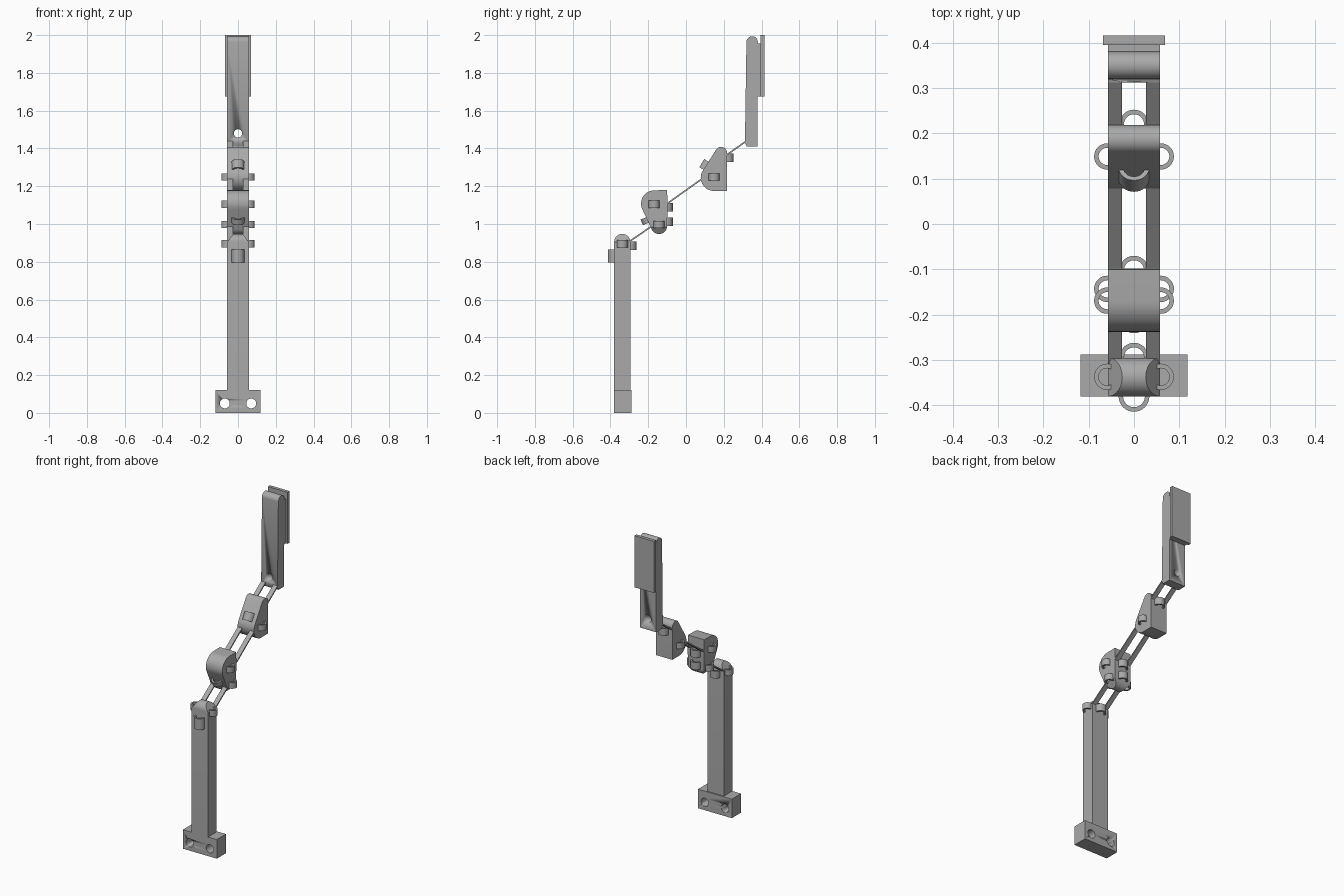
import bpy, bmesh
from math import sin, cos, pi, atan2, radians
from mathutils import Vector, Matrix
from mathutils.geometry import convex_hull_2d

if "Cube" in bpy.data.objects:
    bpy.data.objects.remove(bpy.data.objects["Cube"])

grey = bpy.data.materials.new("grey")
grey.use_nodes = True
COLOUR = (0.4, 0.4, 0.4, 1)
grey.diffuse_color = COLOUR
grey.node_tree.nodes["Principled BSDF"].inputs["Base Color"].default_value = COLOUR

HALF = 0.057  # half width of every link


def finish(name, bm):
    bmesh.ops.recalc_face_normals(bm, faces=bm.faces)
    mesh = bpy.data.meshes.new(name)
    bm.to_mesh(mesh)
    bm.free()
    mesh.materials.append(grey)
    ob = bpy.data.objects.new(name, mesh)
    bpy.context.collection.objects.link(ob)
    bpy.ops.object.select_all(action='DESELECT')
    ob.select_set(True)
    bpy.context.view_layer.objects.active = ob
    bpy.ops.object.shade_smooth_by_angle(angle=radians(30))
    return ob


def circle(y, z, r, n=40):
    return [Vector((y + r * cos(2 * pi * i / n), z + r * sin(2 * pi * i / n))) for i in range(n)]


def link(name, points, half=HALF, chamfer=None):
    """Convex side profile (y, z) extruded across x; chamfer = (z, direction)."""
    points = [Vector(p) for p in points]
    bm = bmesh.new()
    verts = [bm.verts.new((-half, *points[i])) for i in convex_hull_2d(points)]
    face = bm.faces.new(verts)
    new = bmesh.ops.extrude_face_region(bm, geom=[face])["geom"]
    bmesh.ops.translate(bm, vec=(2 * half, 0, 0),
                        verts=[v for v in new if isinstance(v, bmesh.types.BMVert)])
    if chamfer:
        z, up = chamfer
        for s in (-1, 1):
            cut = bmesh.ops.bisect_plane(
                bm, geom=bm.verts[:] + bm.edges[:] + bm.faces[:], plane_co=(s * half, 0, z),
                plane_no=(s * 0.045, 0, up * 0.033), clear_outer=True)["geom_cut"]
            bmesh.ops.contextual_create(bm, geom=[e for e in cut if isinstance(e, bmesh.types.BMEdge)])
    return finish(name, bm)


def box(name, lo, hi):
    lo, hi = Vector(lo), Vector(hi)
    bm = bmesh.new()
    bmesh.ops.create_cube(bm, size=1, matrix=Matrix.Translation((lo + hi) / 2)
                          @ Matrix.Diagonal((*(hi - lo), 1)))
    return finish(name, bm)


def guide(name, centre, length, r, wall=0.01, tilt=0):
    """Short tube along z, tilted about x."""
    bm = bmesh.new()
    h = length / 2
    ring = [bm.verts.new(p) for p in ((r, 0, -h), (r, 0, h), (r - wall, 0, h), (r - wall, 0, -h))]
    edges = [bm.edges.new((ring[i], ring[(i + 1) % 4])) for i in range(4)]
    bmesh.ops.spin(bm, geom=ring + edges, cent=(0, 0, 0), axis=(0, 0, 1),
                   angle=2 * pi, steps=32, use_merge=True)
    bmesh.ops.remove_doubles(bm, verts=bm.verts, dist=1e-5)
    bm.transform(Matrix.Translation(centre) @ Matrix.Rotation(tilt, 4, 'X'))
    return finish(name, bm)


def drill(ob, x, y, z, r):
    """Round hole through an object along y."""
    bm = bmesh.new()
    bmesh.ops.create_cone(bm, cap_ends=True, segments=32, radius1=r, radius2=r, depth=0.3,
                          matrix=Matrix.Translation((x, y, z)) @ Matrix.Rotation(pi / 2, 4, 'X'))
    cutter = finish("hole_cutter", bm)
    cutter.hide_render = True
    bpy.context.view_layer.objects.active = ob
    mod = ob.modifiers.new("hole", 'BOOLEAN')
    mod.operation, mod.solver, mod.object = 'DIFFERENCE', 'EXACT', cutter
    bpy.ops.object.modifier_apply(modifier=mod.name)
    bpy.data.objects.remove(cutter)


# Mounting base and post
base = box("base", (-0.118, -0.38, 0), (0.118, -0.288, 0.12))
for x in (-0.07, 0.07):
    drill(base, x, -0.33, 0.05, 0.026)
link("post", circle(-0.3375, 0.905, 0.0425) + [(-0.38, 0.1), (-0.295, 0.1)], chamfer=(0.905, 1))

# Two jointed middle links
link("lower_link", circle(-0.168, 1.108, 0.07) + circle(-0.143, 0.99, 0.043)
     + [(-0.1, 1.18)], chamfer=(0.985, -1))
link("upper_link", circle(0.148, 1.245, 0.07) + circle(0.186, 1.376, 0.032) + [(0.218, 1.175)])

# Fingertip with its pad and back plate
tip = link("fingertip", circle(0.35, 1.964, 0.03)
           + [(0.312, 1.43), (0.322, 1.41), (0.378, 1.41), (0.38, 1.95)])
drill(tip, 0, 0.35, 1.48, 0.022)
box("pad", (-HALF, 0.37, 1.675), (HALF, 0.397, 1.955))
box("back_plate", (-0.068, 0.395, 1.675), (0.068, 0.416, 2.0))

# Tendon guides on front and back faces
guide("post_front_guide", (0, -0.38, 0.83), 0.07, 0.034)
guide("post_back_guide", (0, -0.294, 0.884), 0.045, 0.032)
guide("lower_back_guide_top", (0, -0.102, 1.088), 0.045, 0.032)
guide("lower_back_guide_bottom", (0, -0.102, 1.012), 0.045, 0.032)
guide("lower_front_guide", (0, -0.203, 1.022), 0.032, 0.034, tilt=radians(24))
guide("upper_front_guide", (0, 0.113, 1.305), 0.05, 0.034, tilt=radians(-30))
guide("upper_back_guide", (0, 0.22, 1.35), 0.045, 0.032)

# Mirrored side guides
for side, s in (("left", 1), ("right", -1)):
    for part, y, z in (("post", -0.337, 0.895), ("lower_bottom", -0.143, 0.997),
                       ("lower_top", -0.169, 1.105), ("upper", 0.149, 1.249)):
        guide(f"{part}_{side}_guide", (s * 0.059, y, z), 0.038, 0.029)

# Flexible straps joining the links
for part, a, b in (("lower", (-0.31, 0.9), (-0.15, 1.01)),
                   ("middle", (-0.115, 1.097), (0.1, 1.25)),
                   ("upper", (0.2, 1.355), (0.325, 1.443))):
    a, b = Vector(a), Vector(b)
    normal = Vector((a.y - b.y, b.x - a.x)).normalized() * 0.004
    for side, s in (("left", 1), ("right", -1)):
        strap = link(f"{part}_{side}_strap", [a + normal, b + normal, b - normal, a - normal], 0.015)
        strap.location.x = s * 0.042
